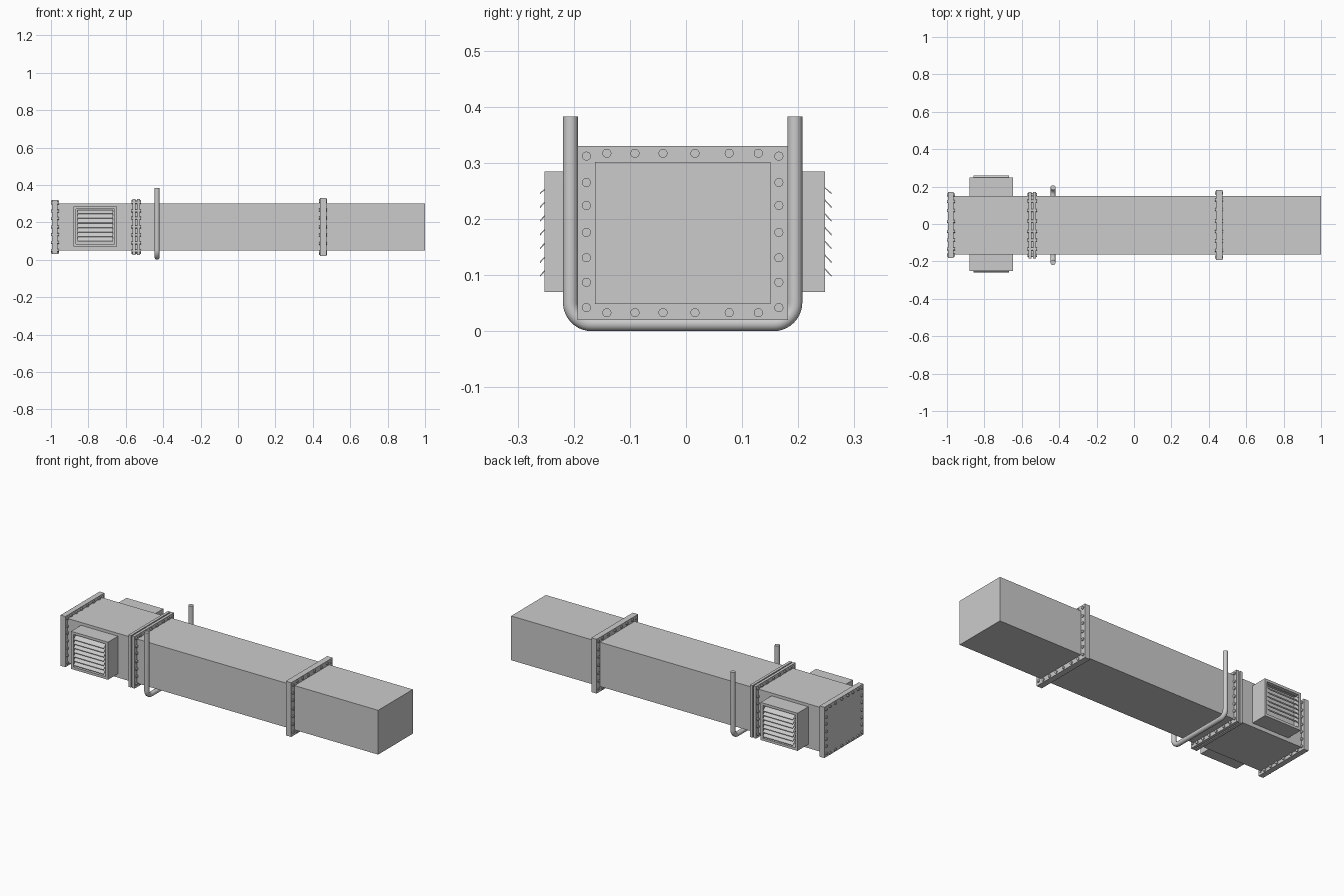
import bpy, bmesh, math
from mathutils import Matrix, Vector

if "Cube" in bpy.data.objects:
    bpy.data.objects.remove(bpy.data.objects["Cube"])

YC, ZC = -0.006, 0.175          # duct axis


def finish(name, bm, smooth=False):
    bmesh.ops.recalc_face_normals(bm, faces=bm.faces)
    me = bpy.data.meshes.new(name)
    bm.to_mesh(me)
    bm.free()
    ob = bpy.data.objects.new(name, me)
    bpy.context.collection.objects.link(ob)
    if smooth:
        bpy.ops.object.select_all(action='DESELECT')
        bpy.context.view_layer.objects.active = ob
        ob.select_set(True)
        bpy.ops.object.shade_smooth_by_angle(angle=math.radians(35))
    return ob


def add_box(bm, lo, hi):
    lo, hi = Vector(lo), Vector(hi)
    m = Matrix.Translation((lo + hi) / 2) @ Matrix.Diagonal((*(hi - lo), 1))
    return bmesh.ops.create_cube(bm, size=1, matrix=m)["verts"]


def box(name, lo, hi):
    bm = bmesh.new()
    add_box(bm, lo, hi)
    return finish(name, bm)


# Main duct and intake section
W, H = 0.1565, 0.1265
box("main_duct", (-0.545, YC - W, ZC - H), (1.0, YC + W, ZC + H))
box("intake_section", (-0.98, YC - W, ZC - H), (-0.545, YC + W, ZC + H))

# Bolt layout on the largest flange, measured from the duct axis
ROW = [-0.135, -0.085, -0.035, 0.022, 0.083, 0.135]
COL = [0.137, 0.09, 0.049, 0.001, -0.044, -0.088, -0.133]
BOLTS = [(y, s * 0.142) for y in ROW for s in (-1, 1)]
BOLTS += [(s * 0.1715, z) for z in COL for s in (-1, 1)]


def flange(name, plates, hw, hh, over=0.006):
    bm = bmesh.new()
    for x0, x1 in plates:
        add_box(bm, (x0, YC - hw, ZC - hh), (x1, YC + hw, ZC + hh))
    finish(name, bm)
    # Bolts pass right through the plates
    x0, x1 = plates[0][0] - over, plates[-1][1] + over
    bm = bmesh.new()
    for y, z in BOLTS:
        m = Matrix.Translation(((x0 + x1) / 2, YC + y * hw / 0.1875, ZC + z * hh / 0.155))
        bmesh.ops.create_cone(bm, cap_ends=True, segments=20, radius1=0.008, radius2=0.008,
                              depth=x1 - x0, matrix=m @ Matrix.Rotation(math.pi / 2, 4, 'Y'))
    finish(name + "_bolts", bm, True)


flange("end_plate", [(-0.994, -0.964)], 0.176, 0.145)
flange("joint_flange", [(-0.563, -0.547), (-0.541, -0.525)], 0.178, 0.149)
flange("outlet_flange", [(0.438, 0.472)], 0.1875, 0.155, 0.005)

# Louvred vent boxes on both sides
VX0, VX1, VZ0, VZ1 = -0.879, -0.646, 0.070, 0.285
OX0, OX1 = -0.858, -0.667
for side, s, face, tip in (("front", -1, -0.252, 0.008), ("back", 1, 0.248, 0.011)):
    bm = bmesh.new()
    ys = sorted((YC + s * 0.15, face))
    add_box(bm, (VX0, ys[0], VZ0), (VX1, ys[1], VZ1))
    f = max(bm.faces, key=lambda f: s * f.calc_center_median().y)
    bmesh.ops.inset_region(bm, faces=[f], thickness=0.02)
    r = bmesh.ops.extrude_face_region(bm, geom=[f])
    bmesh.ops.translate(bm, vec=(0, -s * 0.035, 0),
                        verts=[v for v in r["geom"] if isinstance(v, bmesh.types.BMVert)])
    if f.is_valid:
        bmesh.ops.delete(bm, geom=[f], context='FACES')
    finish(side + "_vent_box", bm)

    # Slats slope outward and down
    bm = bmesh.new()
    for i in range(7):
        zt = 0.097 + i * 0.0245
        prof = [(tip, zt), (tip, zt + 0.003), (tip - 0.022, zt + 0.027), (tip - 0.022, zt + 0.024)]
        prof = [(y, min(z, 0.265)) for y, z in prof]
        a, b = ([bm.verts.new((x, face + s * y, z)) for y, z in prof] for x in (OX0, OX1))
        bm.faces.new(a)
        bm.faces.new(b[::-1])
        for k in range(4):
            j = (k + 1) % 4
            bm.faces.new((a[k], a[j], b[j], b[k]))
    finish(side + "_louvre_slats", bm)

# U-shaped hanger rod with rounded corners
PX, PR, PW, CR = -0.433, 0.0133, 0.2, 0.038
pts = [(PW, 0.383)]
pts += [(PW - CR + CR * math.cos(t), PR + CR - CR * math.sin(t))
        for t in (k * math.pi / 20 for k in range(11))]
pts += [(-y, z) for y, z in reversed(pts)]
bm = bmesh.new()
N, rings = 24, []
for i, (y, z) in enumerate(pts):
    p, q = pts[max(i - 1, 0)], pts[min(i + 1, len(pts) - 1)]
    d = Vector((q[0] - p[0], q[1] - p[1])).normalized()
    if i in (1, len(pts) - 2):
        d = Vector((0, -1 if i == 1 else 1))
    if i in (11, 12):
        d = Vector((-1, 0))
    ring = []
    for k in range(N):
        t = 2 * math.pi * k / N
        c = PR * math.cos(t)
        ring.append(bm.verts.new((PX + PR * math.sin(t), YC + y + d.y * c, z - d.x * c)))
    rings.append(ring)
for a, b in zip(rings, rings[1:]):
    for k in range(N):
        bm.faces.new((a[k], a[(k + 1) % N], b[(k + 1) % N], b[k]))
bm.faces.new(rings[0])
bm.faces.new(rings[-1])
finish("hanger_rod", bm, True)
